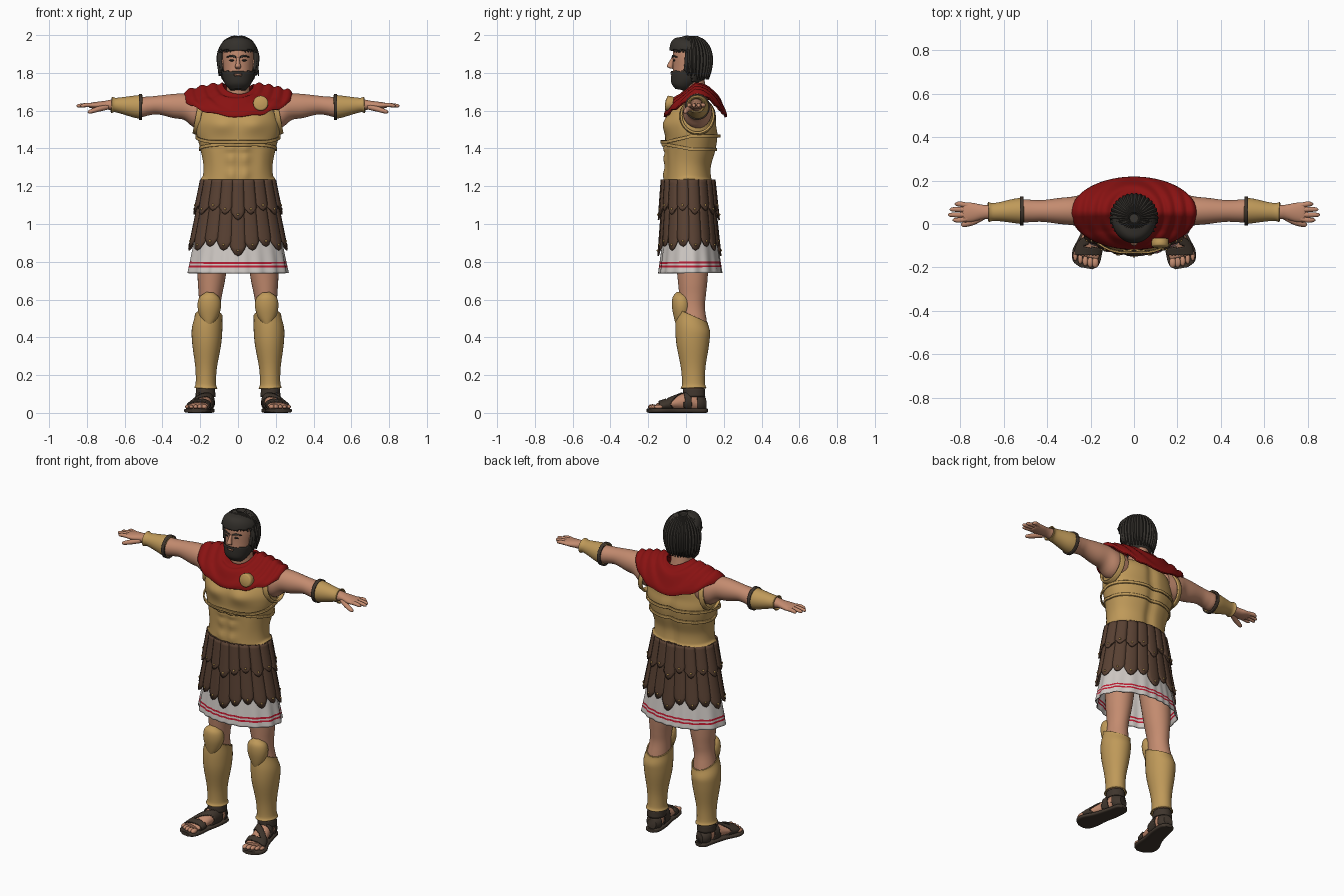
import bpy, bmesh, math, random
from math import sin, cos, pi, exp, hypot
from mathutils import Vector, Matrix

cube = bpy.data.objects.get("Cube")
if cube:
    bpy.data.objects.remove(cube, do_unlink=True)
random.seed(4)
X, Y, Z = Vector((1, 0, 0)), Vector((0, 1, 0)), Vector((0, 0, 1))
made = []

def material(name, *rgb):
    m = bpy.data.materials.new(name)
    m.use_nodes = True
    m.diffuse_color = (*rgb, 1)
    m.node_tree.nodes["Principled BSDF"].inputs["Base Color"].default_value = (*rgb, 1)
    return m

GOLD = material("brass", .52, .32, .10)
SKIN = material("skin", .55, .26, .16)
LEATHER = material("brown leather", .10, .053, .033)
HAIR = material("dark hair", .034, .03, .025)
RED = material("cape red", .25, .006, .006)
WHITE = material("tunic white", .62, .58, .55)
STRIPE = material("stripe red", .52, .01, .03)
STRAP = material("strap leather", .05, .036, .026)

def finish(name, bm, mats, mirror=False, thick=0):
    bmesh.ops.recalc_face_normals(bm, faces=bm.faces)
    mesh = bpy.data.meshes.new(name)
    bm.to_mesh(mesh)
    bm.free()
    for m in mats:
        mesh.materials.append(m)
    ob = bpy.data.objects.new(name, mesh)
    bpy.context.collection.objects.link(ob)
    if thick:
        mod = ob.modifiers.new("thickness", "SOLIDIFY")
        mod.thickness, mod.offset = thick, 0
    if mirror:
        ob.modifiers.new("mirror", "MIRROR").use_mirror_merge = False
    made.append(ob)
    return ob

def smooth_rows(rows, steps):
    """Spline through the rows, each (x, y, z, radius a, radius b)."""
    r = [Vector(q) for q in rows]
    r = [r[0] * 2 - r[1]] + r + [r[-1] * 2 - r[-2]]
    out = []
    for a, b, c, d in zip(r, r[1:], r[2:], r[3:]):
        for k in range(steps):
            t = k / steps
            out.append((b * 2 + (c - a) * t + (a * 2 - b * 5 + c * 4 - d) * t ** 2
                        + (b * 3 - a - c * 3 + d) * t ** 3) / 2)
    return out + [r[-2]]

def sweep(name, rows, mats, ref=Y, n=32, steps=4, bend=False, shape=None, keep=None,
          paint=None, cap=True, thick=0, mirror=False, power=1):
    rows = smooth_rows(rows, steps)
    pts = [Vector(r[:3]) for r in rows]
    bm, rings = bmesh.new(), []
    for i, r in enumerate(rows):
        lo, hi = (max(i - 1, 0), min(i + 1, len(pts) - 1)) if bend else (0, -1)
        t = (pts[hi] - pts[lo]).normalized()
        u = ref.cross(t).normalized()
        v = t.cross(u)
        ring = []
        for k in range(n):
            c, s = cos(2 * pi * k / n), sin(2 * pi * k / n)
            c, s = (math.copysign(abs(q) ** power, q) for q in (c, s))
            p = pts[i] + u * c * max(r[3], .001) + v * s * max(r[4], .001)
            if shape:
                shape(p)
            ring.append(bm.verts.new(p))
        rings.append(ring)
    for a, b in zip(rings, rings[1:]):
        for k in range(n):
            j = (k + 1) % n
            bm.faces.new((a[k], a[j], b[j], b[k]))
    if cap:
        bm.faces.new(rings[0])
        bm.faces.new(rings[-1])
    if keep:
        bad = [f for f in bm.faces if not keep(f.calc_center_median())]
        bmesh.ops.delete(bm, geom=bad, context="FACES")
    if paint:
        for f in bm.faces:
            f.material_index = paint(f.calc_center_median())
    return finish(name, bm, mats, mirror, thick)

def balls(name, spots, mat, mirror=False):
    bm = bmesh.new()
    for pos, size in spots:
        bmesh.ops.create_uvsphere(bm, u_segments=16, v_segments=10, radius=1,
                                  matrix=Matrix.LocRotScale(Vector(pos), None, Vector(size)))
    return finish(name, bm, [mat], mirror)

def inflate(rows, d):
    return [(x, y, z, a + d, b + d) for x, y, z, a, b in rows]

# Cuirass with chest, belly and spine relief and a dipped front hem
BUMPS = [(.09, 1.53, .075, .05, .024), (.13, 1.35, .03, .06, .006), (0, 1.25, .07, .02, .007)]
BUMPS += [(.036, z, .028, .022, .015) for z in (1.40, 1.35, 1.30)]

def sculpt(p):
    f = min(1, max(0, (.02 - p.y) / .13))
    p.y -= f * sum(h * exp(-((abs(p.x) - bx) / sx) ** 2 - ((p.z - bz) / sz) ** 2)
                   for bx, bz, sx, sz, h in BUMPS)
    if p.y > .05:
        p.y -= .015 * exp(-(p.x / .03) ** 2)
    p.z -= .08 * f * f * min(1, max(0, (1.36 - p.z) / .12))

torso = [(0, .012, 1.24, .197, .134), (0, .012, 1.26, .185, .125), (0, .015, 1.32, .184, .122),
         (0, .025, 1.40, .2, .134), (0, .03, 1.48, .22, .14), (0, .03, 1.54, .22, .132),
         (0, .04, 1.60, .195, .12), (0, .05, 1.64, .16, .09), (0, .05, 1.67, .09, .05)]
sweep("cuirass", torso, [GOLD], n=96, steps=8, shape=sculpt, power=.9)
for label, z, lift in (("upper", 1.465, -.03), ("lower", 1.395, .025)):
    def band_shape(p, lift=lift):
        sculpt(p)
        p.z += lift * min(1, max(0, (.03 - p.y) / .13))
    a = .2 + (z - 1.40) * .25
    sweep(label + "_chest_band", [(0, .026, z + d, a + .005, a - .06) for d in (-.008, .008)],
          [GOLD], n=96, shape=band_shape, cap=False, thick=.008, power=.9)
sweep("armhole_rim", [(.195, .06, 1.57, .09, .098), (.222, .06, 1.575, .085, .092)],
      [GOLD], ref=Z, cap=False, thick=.01, mirror=True)

# Arms, hands and bracers
sweep("arm", [(.15, .06, 1.59, .07, .085), (.225, .06, 1.595, .077, .085),
              (.28, .06, 1.62, .066, .07), (.34, .06, 1.625, .06, .064), (.42, .06, 1.63, .05, .05),
              (.47, .06, 1.625, .051, .05), (.52, .06, 1.62, .052, .052),
              (.66, .055, 1.63, .034, .03), (.70, .055, 1.63, .034, .023),
              (.74, .054, 1.628, .043, .02), (.78, .054, 1.628, .046, .014),
              (.79, .054, 1.628, .04, .008)], [SKIN], ref=Z, mirror=True)
for name, y, tip in (("index", .018, .835), ("middle", .042, .855),
                     ("ring", .067, .848), ("little", .092, .825)):
    sweep(name + "_finger", [(.76, .054 + (y - .054) * .8, 1.628, .012, .012), (.8, y, 1.63, .012, .011),
                             (tip - .01, y, 1.626, .009, .009), (tip, y, 1.625, .002, .002)],
          [SKIN], ref=Z, n=12, mirror=True)
sweep("thumb", [(.69, .035, 1.62, .014, .014), (.74, .01, 1.608, .015, .014),
                (.785, -.004, 1.594, .011, .01), (.795, -.006, 1.592, .002, .002)],
      [SKIN], ref=Z, n=12, mirror=True)
sweep("bracer", [(.51, .06, 1.62, .058, .061), (.55, .06, 1.622, .053, .055),
                 (.61, .057, 1.627, .042, .042), (.65, .055, 1.63, .038, .035),
                 (.67, .055, 1.63, .044, .041)], [GOLD], ref=Z, cap=False, thick=.006, mirror=True)
sweep("bracer_cuff", [(.507, .06, 1.62, .061, .064), (.525, .06, 1.62, .061, .064)],
      [STRAP], ref=Z, cap=False, thick=.01, mirror=True)

# Draped cape collar and brooch
def drape(p):
    r, s = hypot(p.x, p.y - .05), min(1, abs(p.y - .05) / .16)
    p.z -= .115 * s * s + (.06 * (1 - s) * min(1, s * 2) if p.y < .05 else 0)
    p.z += .006 * sin(115 * r + 9 * p.x)

sweep("cape", [(0, .05, 1.74, .08, .078), (0, .05, 1.737, .12, .1), (0, .05, 1.73, .17, .125),
               (0, .05, 1.715, .23, .148), (0, .05, 1.70, .275, .16), (0, .05, 1.682, .285, .162)],
      [RED], n=72, steps=7, shape=drape, cap=False, thick=.012)
sweep("brooch", [(.12, -.07, 1.635, .038, .038), (.12, -.1, 1.64, .04, .04),
                 (.12, -.106, 1.641, .03, .03), (.12, -.11, 1.642, .012, .012)],
      [GOLD], ref=Z, n=24, steps=2)

# Head, neck and face
sweep("neck", [(0, .055, 1.62, .085, .07), (0, .045, 1.69, .063, .062), (0, .035, 1.79, .058, .06)], [SKIN])
head = [(0, -.022, 1.712, .03, .025), (0, -.018, 1.735, .052, .048), (0, .0, 1.77, .068, .07),
        (0, .015, 1.82, .077, .085), (0, .022, 1.88, .083, .093), (0, .025, 1.93, .079, .09),
        (0, .025, 1.96, .06, .072), (0, .028, 1.975, .03, .038)]
sweep("head", head, [SKIN], steps=6)
sweep("nose", [(0, -.068, 1.88, .008, .008), (0, -.08, 1.85, .011, .014),
               (0, -.085, 1.832, .016, .016), (0, -.076, 1.822, .01, .01)], [SKIN], n=12)
balls("ear", [((.082, .015, 1.845), (.012, .02, .03))], SKIN, True)
balls("eye", [((.033, -.063, 1.866), (.014, .006, .005))], HAIR, True)
sweep("eyebrow", [(.012, -.073, 1.884, .004, .005), (.035, -.068, 1.89, .004, .006),
                  (.06, -.048, 1.884, .003, .003)], [HAIR], ref=Z, n=8, mirror=True)
balls("lower_lip", [((0, -.073, 1.79), (.02, .008, .006))], SKIN)
sweep("beard", inflate(head, .009), [HAIR], n=48, steps=8, cap=True, thick=.006,
      keep=lambda c: c.y < .035 and c.z < (1.81 if c.y < -.01 else 1.86)
      and not (abs(c.x) < .02 and 1.785 < c.z < 1.797))
sweep("hair", inflate(head, .014), [HAIR], n=48, steps=6, thick=.012,
      keep=lambda c: c.z > 1.92 or (c.y > -.005 and c.z > 1.80) or (c.y > .03 and c.z > 1.755))
for i in range(34):
    ang = 2 * pi * i / 34
    front = -sin(ang)
    end = 1.91 if front > .5 else 1.785 if front > -.2 else 1.765
    flick = random.uniform(.0, .022) if front > -.3 else 0
    lock = []
    for k in range(6):
        z = 1.985 + (end - 1.985) * (k / 5) ** 1.4
        h = (z - 1.87) / .118
        q = math.sqrt(max(.03, 1 - h * h)) if h > 0 else 1 - .12 * h * h
        q += flick * 10 * max(0, k - 4)
        w = ang + .07 * k * (1 if cos(ang) > 0 else -1) * (front > .3)
        lock.append((.098 * q * cos(w), .028 + .1 * q * sin(w), z, (.013, .016, .016, .016, .013, .003)[k],
                     (.01, .012, .012, .012, .01, .003)[k]))
    sweep("hair_lock", lock, [HAIR], ref=Vector((-sin(ang), cos(ang), 0)), n=8, steps=3, bend=True)

# Leather skirt strips in two layers, with studs
def skirt(ang, z, out=0):
    t = (1.24 - z) / .39
    return Vector(((.18 + .08 * t + out) * cos(ang), .011 + .007 * t + (.122 + .035 * t + out) * sin(ang), z))

def strips(name, count, bottom, offset, half):
    bm, studs = bmesh.new(), []
    for i in range(count):
        a0 = -pi / 2 + 2 * pi * i / count
        # Even spacing along the oval
        mid = math.atan2(sin(a0) * 1.2, cos(a0))
        end = bottom - (.05 if abs(cos(mid)) < .05 else .02 * (i % 2))
        grid = []
        for k in range(11):
            t = k / 10
            row = []
            for j in range(5):
                u = j / 2 - 1
                z = 1.235 + (end - 1.235) * t + .035 * u * u * t ** 6
                width = half * (1 - .25 * max(0, t - .9) * 10) / hypot(.2 * sin(mid), .14 * cos(mid))
                row.append(bm.verts.new(skirt(mid + u * width, z, offset + .007 * (1 - u * u))))
            grid.append(row)
        for r, s in zip(grid, grid[1:]):
            for j in range(4):
                bm.faces.new((r[j], r[j + 1], s[j + 1], s[j]))
        studs.append((skirt(mid, end + .03, offset + .011), (.006,) * 3))
    finish(name, bm, [LEATHER], thick=.008)
    balls(name + "_studs", studs, GOLD)

strips("long_skirt_strips", 18, .88, .0, .035)
strips("short_skirt_strips", 18, 1.07, .012, .032)

# Pleated tunic with two hem stripes
def pleat(p):
    a = math.atan2(p.y - .02, p.x)
    k = 1 + .022 * sin(18 * a + sin(3 * a)) * (1 - p.z) / .26
    p.x, p.y = p.x * k, .02 + (p.y - .02) * k

sweep("tunic", [(0, .02, 1.0, .212, .13), (0, .022, .74, .262, .165)], [WHITE, STRIPE], n=120,
      steps=26, shape=pleat, cap=False, thick=.006, paint=lambda c: int(int(c.z * 100) in (77, 79)))

# Legs, greaves and knee plates
sweep("leg", [(.12, .03, .98, .095, .1), (.14, .035, .72, .074, .08), (.147, .035, .62, .061, .07),
              (.152, .035, .55, .058, .065), (.163, .04, .42, .065, .075), (.17, .04, .2, .044, .05),
              (.172, .045, .1, .04, .046), (.172, .045, .05, .04, .046)], [SKIN], mirror=True)

def slope(p):
    p.z += max(0, p.z - .4) * (.03 - p.y) * 4

sweep("greave", [(.17, .04, .13, .059, .066), (.17, .04, .155, .051, .058), (.169, .038, .24, .054, .062),
                 (.166, .036, .36, .073, .083), (.164, .036, .44, .078, .089),
                 (.157, .034, .5, .071, .08), (.155, .034, .515, .071, .08)],
      [GOLD], shape=slope, cap=False, thick=.006, mirror=True)
sweep("knee_plate", [(.155, -.035, .455, .01, .015), (.154, -.025, .5, .044, .038),
                     (.152, -.022, .56, .062, .052), (.151, -.025, .61, .054, .046),
                     (.15, -.03, .638, .02, .02)], [GOLD], mirror=True)

# Feet and sandals
foot = [(.165, .1, .05, .02, .025), (.168, .07, .055, .038, .042), (.175, .02, .062, .042, .05),
        (.19, -.05, .052, .046, .036), (.208, -.12, .04, .054, .022), (.215, -.15, .036, .052, .016)]
sweep("foot", foot, [SKIN], ref=Z, mirror=True)
balls("toes", [((.178 + .023 * i, -.178 + .004 * i * i / 2, .032), (.016 - .0015 * i, .024, .014 - .001 * i))
               for i in range(5)], SKIN, True)
sweep("sandal_straps", inflate(foot, .005), [STRAP], ref=Z, n=40, steps=10, thick=.008, mirror=True,
      keep=lambda c: c.z > .02 and (-.142 < c.y < -.108 or abs(c.y + .055 + (c.x - .19) * .7) < .02
                                    or c.y > .06 or abs(c.y - .01) < .018))
sweep("ankle_strap", [(.172, .042, .085, .049, .056), (.172, .042, .13, .046, .053)],
      [STRAP], cap=False, thick=.008, mirror=True)
sweep("sandal_sole", [(.163, .112, .012, .02, .011), (.166, .09, .012, .042, .012), (.175, .02, .012, .05, .012),
                      (.195, -.06, .012, .054, .012), (.215, -.13, .012, .068, .012),
                      (.222, -.18, .012, .06, .012), (.22, -.203, .012, .03, .011)],
      [STRAP], ref=Z, mirror=True, power=.5)

bpy.ops.object.select_all(action="DESELECT")
for ob in made:
    ob.select_set(True)
bpy.context.view_layer.objects.active = made[0]
bpy.ops.object.shade_smooth_by_angle(angle=math.radians(50))
